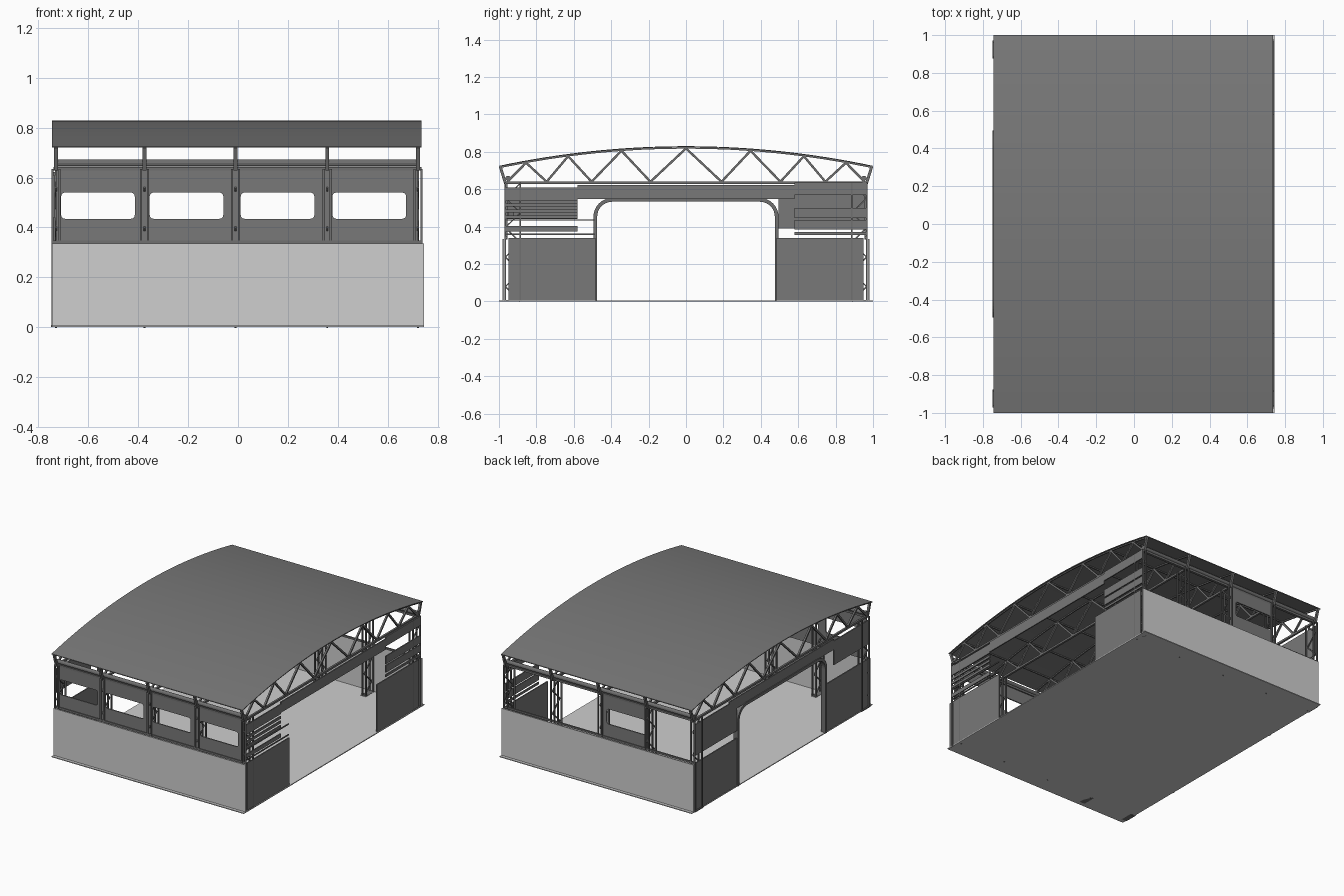
import bpy, bmesh, math
from mathutils import Vector

cube = bpy.data.objects.get("Cube")
if cube:
    bpy.data.objects.remove(cube)


def material(name, v):
    m = bpy.data.materials.new(name)
    m.use_nodes = True
    m.diffuse_color = (v, v, v, 1)
    m.node_tree.nodes["Principled BSDF"].inputs["Base Color"].default_value = (v, v, v, 1)
    return m


LIGHT = material("light grey wall", 0.62)
DARK = material("dark grey cladding", 0.19)
STEEL = material("dark steel", 0.16)


def finish(name, bm, mat):
    bmesh.ops.recalc_face_normals(bm, faces=bm.faces[:])
    me = bpy.data.meshes.new(name)
    bm.to_mesh(me)
    bm.free()
    me.materials.append(mat)
    ob = bpy.data.objects.new(name, me)
    bpy.context.collection.objects.link(ob)
    return ob


def add_box(bm, x, y, z):
    """Box from three (low, high) ranges."""
    verts = bmesh.ops.create_cube(bm, size=1)["verts"]
    for v in verts:
        v.co = [r[0] + (c + 0.5) * (r[1] - r[0]) for c, r in zip(v.co, (x, y, z))]


def box(name, x, y, z, mat):
    bm = bmesh.new()
    add_box(bm, x, y, z)
    return finish(name, bm, mat)


def strut(bm, a, b, w=0.012):
    """Square bar between two points."""
    a, b = Vector(a), Vector(b)
    d = b - a
    q = d.to_track_quat("Z", "Y")
    verts = bmesh.ops.create_cube(bm, size=1)["verts"]
    for v in verts:
        v.co = (a + b) / 2 + q @ Vector((v.co.x * w, v.co.y * w, v.co.z * d.length))


def rounded_rect(x0, x1, z0, z1, r, n=4):
    pts = []
    corners = ((x1 - r, z1 - r), (x0 + r, z1 - r), (x0 + r, z0 + r), (x1 - r, z0 + r))
    for k, (cx, cz) in enumerate(corners):
        for i in range(n + 1):
            t = math.pi / 2 * (k + i / n)
            pts.append((cx + r * math.cos(t), cz + r * math.sin(t)))
    return pts


def window_panel(name, x, z, window, y, mat):
    """Flat upright panel with a rounded window cut out."""
    bm = bmesh.new()
    outer = [(x[0], z[0]), (x[1], z[0]), (x[1], z[1]), (x[0], z[1])]
    edges = []
    for loop in (outer, rounded_rect(*window, 0.015)):
        vs = [bm.verts.new((px, y, pz)) for px, pz in loop]
        edges += [bm.edges.new((vs[i - 1], vs[i])) for i in range(len(vs))]
    bmesh.ops.triangle_fill(bm, edges=edges, use_beauty=True)
    ob = finish(name, bm, mat)
    mod = ob.modifiers.new("thickness", "SOLIDIFY")
    mod.thickness = 0.008
    mod.offset = 0
    return ob


def roof_z(y):
    return 0.83 - 0.105 * y * y


# Floor slab and curved roof sheet
box("floor", (-0.745, 0.745), (-1, 1), (0, 0.006), LIGHT)
bm = bmesh.new()
rows = []
for i in range(33):
    y = -1 + i / 16
    rows.append([bm.verts.new((x, y, roof_z(y) - d))
                 for x, d in ((-0.745, 0), (0.735, 0), (0.735, 0.005), (-0.745, 0.005))])
for a, b in zip(rows, rows[1:]):
    for k in range(4):
        bm.faces.new((a[k], a[k - 1], b[k - 1], b[k]))
bm.faces.new(rows[0])
bm.faces.new(rows[-1])
roof = finish("roof", bm, DARK)
bpy.context.view_layer.objects.active = roof
roof.select_set(True)
bpy.ops.object.shade_smooth_by_angle()
roof.select_set(False)

# Long walls: lower panels, upper window panels, eaves pipes
COLUMNS = (-0.73, -0.375, -0.01, 0.358, 0.722)
for side, label in ((-1, "front"), (1, "back")):
    y = sorted((side * 0.972, side * 0.98))
    box(label + "_lower_wall", (-0.745, 0.745), y, (0.004, 0.335), LIGHT)
    bm = bmesh.new()
    bmesh.ops.create_cone(bm, cap_ends=True, segments=12, radius1=0.014, radius2=0.014, depth=1.46)
    for v in bm.verts:
        v.co = (v.co.z - 0.004, v.co.y + side * 0.952, v.co.x + 0.658)
    finish(label + "_eaves_pipe", bm, STEEL)
    box(label + "_eaves_rail", (-0.74, 0.735), sorted((side * 0.945, side * 0.962)), (0.628, 0.642), STEEL)
    box(label + "_sill_rail", (-0.74, 0.735), sorted((side * 0.955, side * 0.967)), (0.335, 0.347), STEEL)
    for i in range(4):
        if side == 1 and i != 1:
            continue
        a, b = COLUMNS[i], COLUMNS[i + 1]
        window_panel(f"{label}_window_panel_{i + 1}", (a, b), (0.33, 0.635),
                     (a + 0.021, a + 0.316, 0.435, 0.54), side * 0.958, DARK)

# Lattice columns
for side, label in ((-1, "front"), (1, "back")):
    for i, x in enumerate(COLUMNS):
        bm = bmesh.new()
        for dx in (-0.014, 0.014):
            for y in (0.966, 0.886):
                strut(bm, (x + dx, side * y, 0), (x + dx, side * y, 0.635), 0.009)
        for k in range(8):
            ends = (0.966, 0.886) if k % 2 else (0.886, 0.966)
            strut(bm, (x, side * ends[0], k * 0.079), (x, side * ends[1], (k + 1) * 0.079), 0.007)
        add_box(bm, (x - 0.02, x + 0.02), sorted((side * 0.876, side * 0.971)), (0, 0.008))
        finish(f"{label}_column_{i + 1}", bm, STEEL)

# Roof trusses
TOP = (0, 0.345, 0.63, 0.855)
BOTTOM = (0.19, 0.505, 0.745, 0.955)
for i, x in enumerate(COLUMNS):
    bm = bmesh.new()
    strut(bm, (x, -0.97, 0.635), (x, 0.97, 0.635), 0.014)
    for s in (-1, 1):
        for k, (t, b) in enumerate(zip(TOP, BOTTOM)):
            top = (x, s * t, roof_z(t) - 0.012)
            strut(bm, top, (x, s * b, 0.64))
            if k < 3:
                n = TOP[k + 1]
                strut(bm, (x, s * b, 0.64), (x, s * n, roof_z(n) - 0.012))
        strut(bm, (x, s * 0.965, 0.63), (x, s * 0.993, roof_z(1) - 0.004), 0.015)
    for k in range(16):
        y0, y1 = -0.99 + k * 0.12375, -0.99 + (k + 1) * 0.12375
        strut(bm, (x, y0, roof_z(y0) - 0.009), (x, y1, roof_z(y1) - 0.009), 0.008)
    finish(f"roof_truss_{i + 1}", bm, STEEL)

# Purlins under the roof
bm = bmesh.new()
for y in sorted({s * t for t in TOP for s in (-1, 1)}):
    strut(bm, (-0.735, y, roof_z(y) - 0.01), (0.725, y, roof_z(y) - 0.01), 0.008)
finish("purlins", bm, STEEL)

# Gable walls: lower panels beside the doorways and header bands above them
for x, label in (((0.732, 0.74), "right"), ((-0.742, -0.734), "left")):
    for y, part in (((-0.95, -0.485), "front"), ((0.485, 0.95), "back")):
        box(f"{label}_{part}_lower_panel", x, y, (0.004, 0.338), DARK)
    box(label + "_door_header", x, (-0.58, 0.58), (0.548, 0.622), DARK)

# Upper panels of the left gable
box("left_front_upper_panel", (-0.742, -0.734), (-0.965, -0.58), (0.44, 0.608), DARK)
box("left_back_upper_panel", (-0.742, -0.734), (0.495, 0.965), (0.39, 0.608), DARK)

# Slatted upper panels of the right gable
for part, y, slats in (
        ("front", (-0.965, -0.58), ((0.375, 0.402), (0.443, 0.46), (0.475, 0.492), (0.507, 0.524), (0.54, 0.608))),
        ("back", (0.58, 0.965), ((0.355, 0.37), (0.385, 0.435), (0.445, 0.5), (0.57, 0.635)))):
    bm = bmesh.new()
    for z in slats:
        add_box(bm, (0.732, 0.74), y, z)
    finish(f"right_{part}_slats", bm, DARK)
bm = bmesh.new()
for z in (0.36, 0.435):
    strut(bm, (0.736, -0.96, z), (0.736, -0.49, z), 0.007)
finish("right_front_rails", bm, STEEL)

# Rounded door frame on the left gable
bm = bmesh.new()
prev = None
first = None


def arch(half, top, r, n=8):
    pts = [(half, 0)]
    for i in range(n + 1):
        t = math.pi / 2 * i / n
        pts.append((half - r + r * math.cos(t), top - r + r * math.sin(t)))
    return pts + [(-y, z) for y, z in reversed(pts)]


for (oy, oz), (iy, iz) in zip(arch(0.495, 0.553, 0.1), arch(0.475, 0.533, 0.08)):
    ring = [bm.verts.new(c) for c in ((-0.748, oy, oz), (-0.748, iy, iz), (-0.715, iy, iz), (-0.715, oy, oz))]
    if prev:
        for k in range(4):
            bm.faces.new((prev[k - 1], prev[k], ring[k], ring[k - 1]))
    first = first or ring
    prev = ring
bm.faces.new(first)
bm.faces.new(prev)
finish("left_door_frame", bm, STEEL)

# Small control box on the right end of the front wall
box("control_box", (0.69, 0.722), (-0.95, -0.92), (0.452, 0.482), STEEL)
